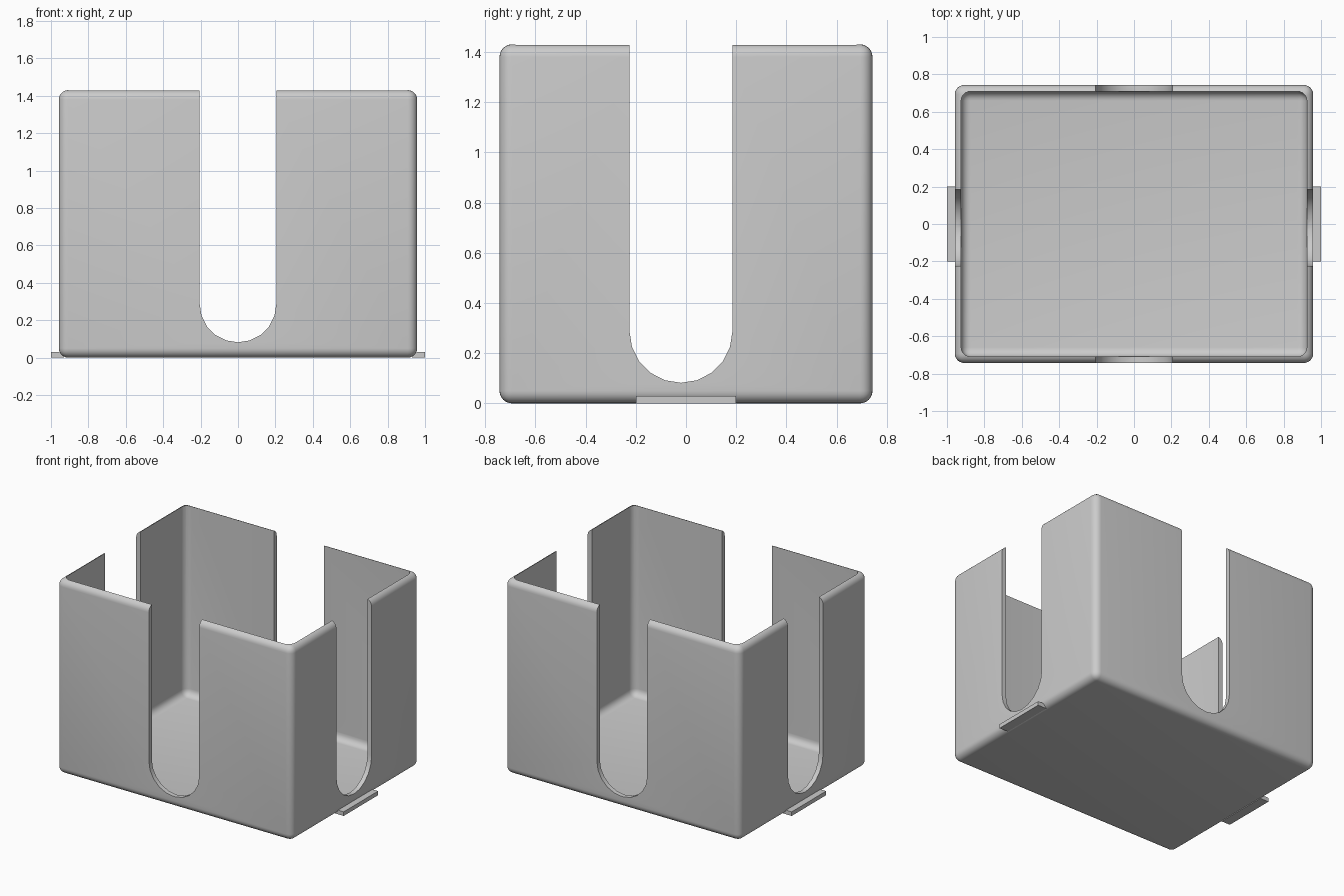
import bpy, bmesh, math
from mathutils import Matrix

cube = bpy.data.objects.get("Cube")
if cube:
    bpy.data.objects.remove(cube, do_unlink=True)

grey = bpy.data.materials.new("plain_grey")
grey.use_nodes = True
COLOUR = (0.6, 0.6, 0.6, 1)
grey.diffuse_color = COLOUR
grey.node_tree.nodes["Principled BSDF"].inputs["Base Color"].default_value = COLOUR


def make_object(name, bm):
    bmesh.ops.recalc_face_normals(bm, faces=bm.faces)
    mesh = bpy.data.meshes.new(name)
    bm.to_mesh(mesh)
    bm.free()
    mesh.materials.append(grey)
    obj = bpy.data.objects.new(name, mesh)
    bpy.context.collection.objects.link(obj)
    return obj


def box(name, low, high, radius=0):
    """Box between two corners, with optional rounded edges."""
    bm = bmesh.new()
    bmesh.ops.create_cube(bm, size=1)
    for v in bm.verts:
        v.co = [(a + b) / 2 + c * (b - a) for a, b, c in zip(low, high, v.co)]
    if radius:
        bmesh.ops.bevel(bm, geom=bm.edges[:], offset=radius, segments=6,
                        profile=0.5, affect='EDGES')
    return make_object(name, bm)


def slot(name, centre, turn):
    """Round-bottomed slot cutter running right through the box."""
    r, z = 0.205, 0.287
    outline = [(r, 2), (-r, 2)]
    for i in range(11):
        a = math.pi + i * math.pi / 10
        outline.append((r * math.cos(a), z + r * math.sin(a)))
    bm = bmesh.new()
    face = bm.faces.new([bm.verts.new((x, -1.5, h)) for x, h in outline])
    new = bmesh.ops.extrude_face_region(bm, geom=[face])["geom"]
    moved = [g for g in new if isinstance(g, bmesh.types.BMVert)]
    bmesh.ops.translate(bm, verts=moved, vec=(0, 3, 0))
    place = Matrix.Translation(centre) @ Matrix.Rotation(turn, 4, 'Z')
    bmesh.ops.transform(bm, matrix=place, verts=bm.verts)
    return make_object(name, bm)


# Open tray with rounded edges
X, Y, H, WALL = 0.958, 0.743, 1.43, 0.034
tray = box("tray", (-X, -Y, 0), (X, Y, H), 0.05)
cutters = [
    box("cavity_cutter", (WALL - X, WALL - Y, WALL), (X - WALL, Y - WALL, 2), 0.05),
    slot("front_back_slot_cutter", (0, 0, 0), 0),
    slot("side_slot_cutter", (0, -0.02, 0), math.pi / 2),
]
for cutter in cutters:
    mod = tray.modifiers.new(cutter.name, 'BOOLEAN')
    mod.operation = 'DIFFERENCE'
    mod.solver = 'EXACT'
    mod.object = cutter

# Bake the cuts, then smooth the rounded edges
bpy.ops.object.select_all(action='DESELECT')
bpy.context.view_layer.objects.active = tray
tray.select_set(True)
for mod in list(tray.modifiers):
    bpy.ops.object.modifier_apply(modifier=mod.name)
for cutter in cutters:
    bpy.data.objects.remove(cutter, do_unlink=True)
bpy.ops.object.shade_smooth_by_angle(angle=math.radians(30))

# Mounting tabs at the foot of each side
for name, side in (("left_tab", 1), ("right_tab", -1)):
    inner, outer = sorted((side * 0.93, side))
    box(name, (inner, -0.2, 0), (outer, 0.2, 0.03))
